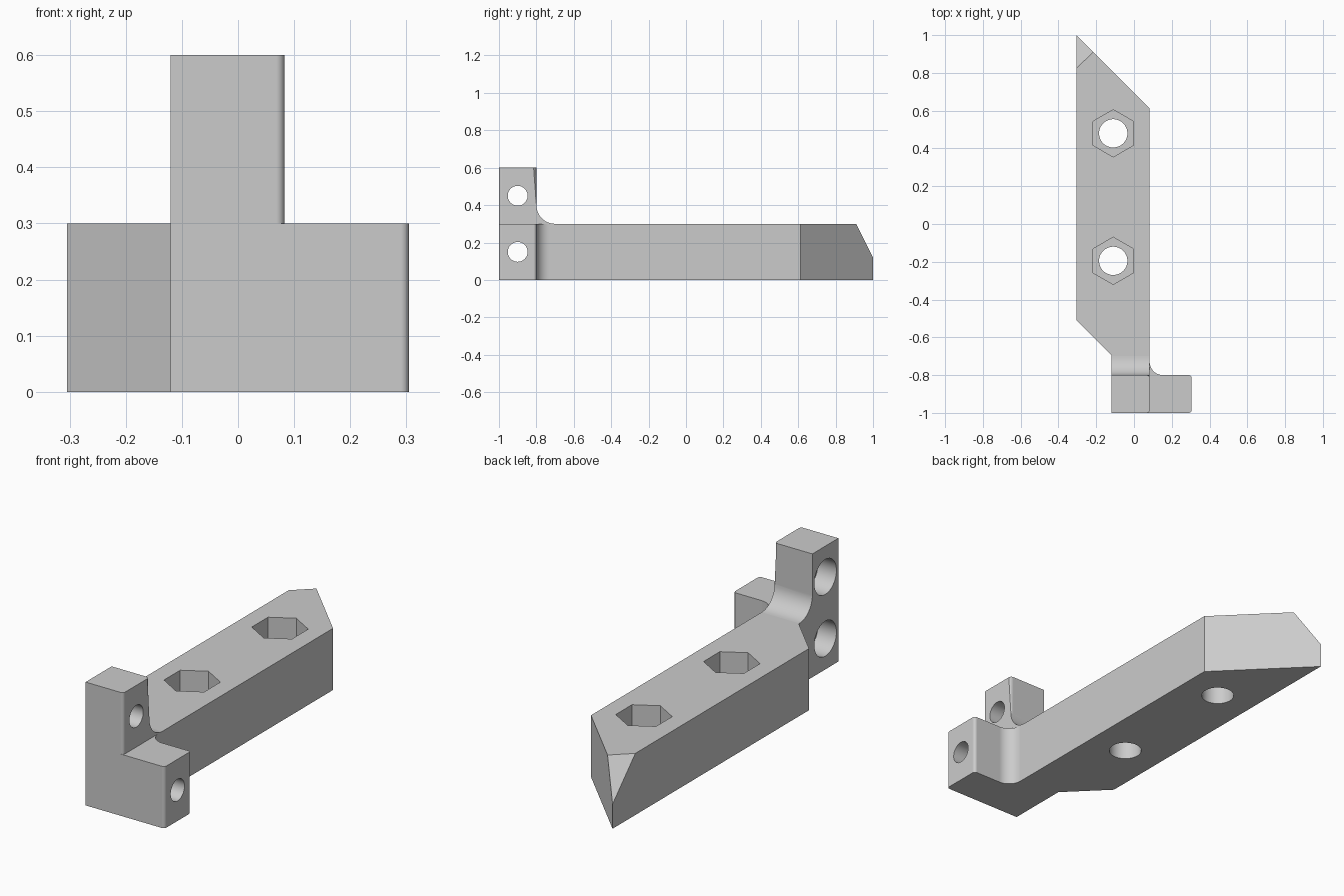
import bpy, bmesh
from math import cos, sin, radians
from mathutils import Vector

if "Cube" in bpy.data.objects:
    bpy.data.objects.remove(bpy.data.objects["Cube"], do_unlink=True)

grey = bpy.data.materials.new("plain grey")
grey.use_nodes = True
grey.diffuse_color = (0.6, 0.6, 0.6, 1)
grey.node_tree.nodes["Principled BSDF"].inputs["Base Color"].default_value = (0.6, 0.6, 0.6, 1)


def arc(cx, cy, r, start, end, steps=8):
    angles = [radians(start + (end - start) * i / steps) for i in range(steps + 1)]
    return [(cx + r * cos(a), cy + r * sin(a)) for a in angles]


def ring(cx, cy, r, sides):
    return arc(cx, cy, r, 90, 450, sides)[:-1]


def prism(outline, low, high, axis="Z"):
    """Extrude a counter-clockwise outline along X (outline in yz) or Z (outline in xy)."""
    bm = bmesh.new()
    place = (lambda p, h: (h, *p)) if axis == "X" else (lambda p, h: (*p, h))
    bottom = [bm.verts.new(place(p, low)) for p in outline]
    top = [bm.verts.new(place(p, high)) for p in outline]
    bm.faces.new(bottom[::-1])
    bm.faces.new(top)
    for i in range(len(outline)):
        j = (i + 1) % len(outline)
        bm.faces.new((bottom[i], bottom[j], top[j], top[i]))
    return bm


def add_object(name, bm):
    bmesh.ops.recalc_face_normals(bm, faces=bm.faces)
    mesh = bpy.data.meshes.new(name)
    bm.to_mesh(mesh)
    bm.free()
    mesh.materials.append(grey)
    obj = bpy.data.objects.new(name, mesh)
    bpy.context.collection.objects.link(obj)
    return obj


def activate(obj):
    bpy.ops.object.select_all(action="DESELECT")
    obj.select_set(True)
    bpy.context.view_layer.objects.active = obj


def cut(obj, outline, low, high, axis):
    cutter = add_object("cutter", prism(outline, low, high, axis))
    cutter.hide_render = True
    mod = obj.modifiers.new("cut", "BOOLEAN")
    mod.operation, mod.solver, mod.object = "DIFFERENCE", "EXACT", cutter
    activate(obj)
    bpy.ops.object.modifier_apply(modifier=mod.name)
    bpy.data.objects.remove(cutter, do_unlink=True)


def cross_hole(obj, z):
    """Counterbored hole running sideways through the front block."""
    cut(obj, ring(-0.9, z, 0.053, 48), -0.3, 0.5, "X")
    cut(obj, ring(-0.9, z, 0.085, 48), -0.3, -0.02, "X")


def finish(obj):
    activate(obj)
    bpy.ops.object.shade_smooth_by_angle(angle=radians(30))
    mod = obj.modifiers.new("flat face normals", "WEIGHTED_NORMAL")
    mod.keep_sharp = True


# Long bar with the side foot, drawn as one plan outline
plan = [(-0.305, 1), (-0.305, -0.51), (-0.12, -0.695), (-0.12, -1)]
plan += arc(0.29, -0.985, 0.015, -90, 0)
plan += arc(0.29, -0.815, 0.015, 0, 90)
plan += arc(0.153, -0.73, 0.07, 270, 180, 12)
plan += [(0.083, 0.612)]
bm = prism(plan, 0, 0.3)

# Sloped cut at the pointed end
a, b, c = Vector((-0.305, 0.825, 0.3)), Vector((-0.215, 0.91, 0.3)), Vector((-0.305, 1, 0.12))
normal = (b - a).cross(c - a)
if normal.z < 0:
    normal.negate()
sliced = bmesh.ops.bisect_plane(bm, geom=bm.verts[:] + bm.edges[:] + bm.faces[:], dist=1e-5,
                                plane_co=a, plane_no=normal, clear_outer=True)
bmesh.ops.holes_fill(bm, edges=[e for e in bm.edges if e.is_boundary])
bar = add_object("mounting_bar", bm)

# Vertical bolt holes with hexagonal nut pockets
for y in (0.48, -0.195):
    cut(bar, ring(-0.11, y, 0.075, 48), -0.1, 0.4, "Z")
    cut(bar, ring(-0.11, y, 0.125, 6), 0.15, 0.4, "Z")
cross_hole(bar, 0.15)
finish(bar)

# Upright block with a curved root running into the bar
side = [(-1, 0.3)] + arc(-0.7, 0.4, 0.1, 270, 180, 12) + [(-0.8, 0.6), (-1, 0.6)]
bm = prism(side, -0.12, 0.083, "X")
corners = [e for e in bm.edges
           if all(v.co.x > 0 for v in e.verts)
           and abs(e.verts[0].co.y - e.verts[1].co.y) < 1e-4
           and e.calc_length() > 0.1]
bmesh.ops.bevel(bm, geom=corners, offset=0.015, segments=6, profile=0.5, affect="EDGES")
upright = add_object("upright_block", bm)
cross_hole(upright, 0.45)
finish(upright)
